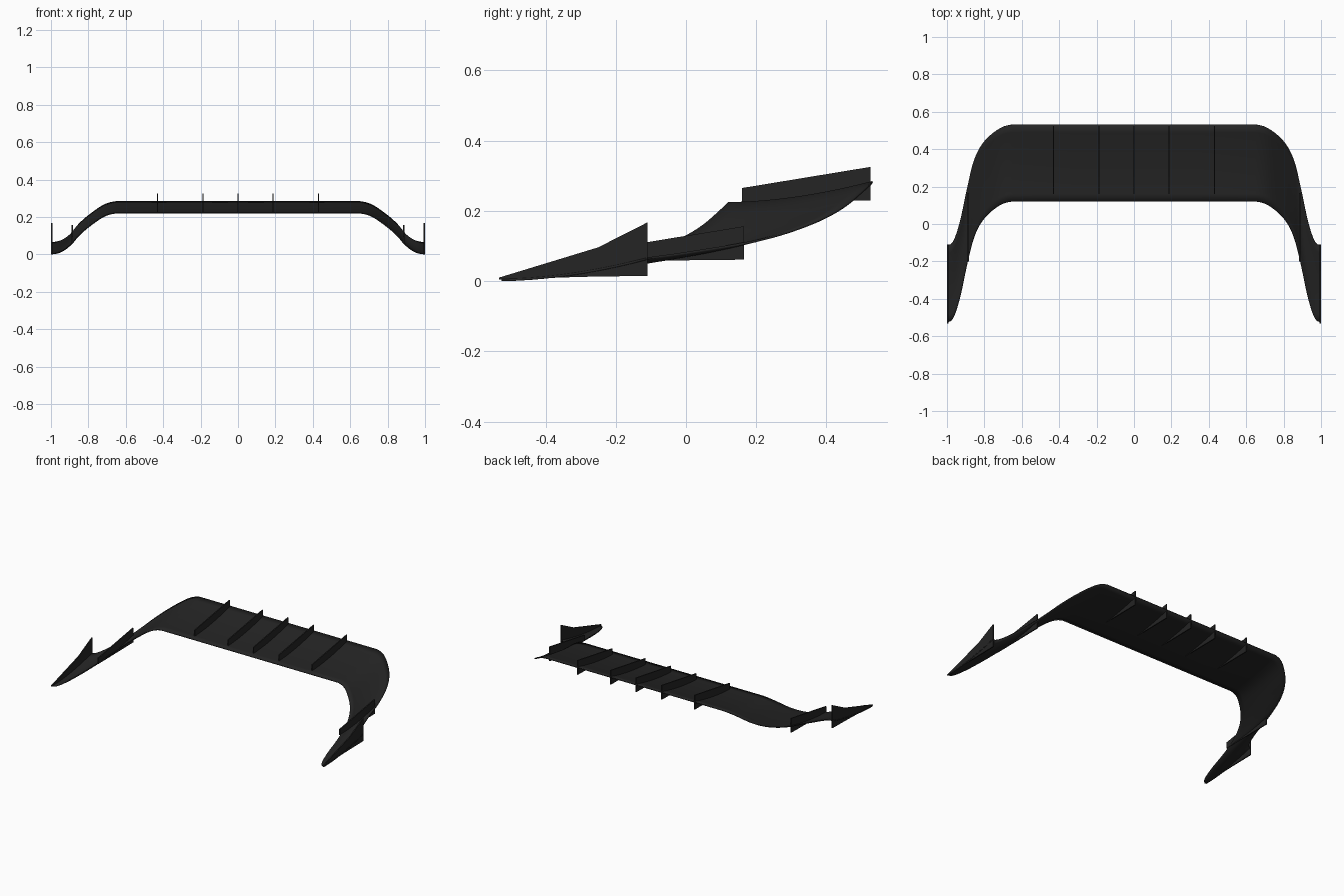
import bpy

if "Cube" in bpy.data.objects:
    bpy.data.objects.remove(bpy.data.objects["Cube"])

black = bpy.data.materials.new("matte black plastic")
black.diffuse_color = (0.018, 0.018, 0.018, 1)
black.use_nodes = True
black.node_tree.nodes["Principled BSDF"].inputs["Base Color"].default_value = black.diffuse_color

# Leading edge of the right half: centre, shoulder, downward sweep, tip
PATH = [(0, .12, .219), (.33, .12, .219), (.65, .12, .219), (.717, .1, .2),
        (.797, .033, .145), (.85, -.06, .098), (.888, -.2, .054),
        (.93, -.395, .02), (.967, -.505, .004), (1, -.525, 0)]
DEPTH, RISE, THICK = .412, .06, .006


def smooth_path(pts, steps=6):
    """Catmull-Rom through the points (straight centre spans kept straight)."""
    out = []
    for i in range(len(pts) - 1):
        a, b = pts[max(i - 1, 0)], pts[i]
        c, d = pts[i + 1], pts[min(i + 2, len(pts) - 1)]
        if i < 2:
            out.append(b)
            continue
        if i == 2:
            a = (2 * b[0] - c[0], b[1], b[2])
        for s in range(steps):
            t = s / steps
            out.append(tuple(.5 * (2 * q + (r - p) * t + (2 * p - 5 * q + 4 * r - w) * t * t
                                   + (3 * q - p - 3 * r + w) * t ** 3)
                             for p, q, r, w in zip(a, b, c, d)))
    return out + [pts[-1]]


def make_object(name, verts, faces):
    mesh = bpy.data.meshes.new(name)
    mesh.from_pydata(verts, [], faces)
    mesh.materials.append(black)
    ob = bpy.data.objects.new(name, mesh)
    bpy.context.collection.objects.link(ob)
    return ob


def mirror_x(ob):
    mod = ob.modifiers.new("mirror", "MIRROR")
    mod.use_clip = True


# Diffuser panel: upward-curving profile swept along the path
ROWS = 10
path = smooth_path(PATH)
verts = [(x, y + DEPTH * j / ROWS, max(z, 0) + RISE * (j / ROWS) ** 1.8)
         for x, y, z in path for j in range(ROWS + 1)]
n = ROWS + 1
faces = [(i * n + j, (i + 1) * n + j, (i + 1) * n + j + 1, i * n + j + 1)
         for i in range(len(path) - 1) for j in range(ROWS)]
panel = make_object("diffuser_panel", verts, faces)
mirror_x(panel)
solid = panel.modifiers.new("thickness", "SOLIDIFY")
solid.thickness, solid.offset = THICK, 1
bpy.context.view_layer.objects.active = panel
panel.select_set(True)
bpy.ops.object.shade_smooth_by_angle(angle=.6)


def fin(name, x, profile, mirrored=True, width=.007):
    """Thin upright plate with a side profile of (y, z) points."""
    k = len(profile)
    v = [(x + s * width / 2, y, z) for s in (-1, 1) for y, z in profile]
    f = [tuple(range(k))[::-1], tuple(range(k, 2 * k))]
    f += [(i, (i + 1) % k, (i + 1) % k + k, i + k) for i in range(k)]
    ob = make_object(name, v, f)
    if mirrored:
        mirror_x(ob)


# Straight fins across the centre, and lower copies on the swept sides
FIN = [(.16, .226), (.525, .23), (.525, .325), (.16, .265)]
fin("centre_fin", 0, FIN, mirrored=False)
fin("inner_fin", .187, FIN)
fin("outer_fin", .43, FIN)
fin("side_fin", .886, [(y - .36, z - .169) for y, z in FIN])

# Wedge-shaped end plates at the tips
fin("end_plate", .9955, [(-.532, .004), (-.3, .012), (-.11, .015), (-.11, .167),
                         (-.25, .096), (-.532, .01)])
